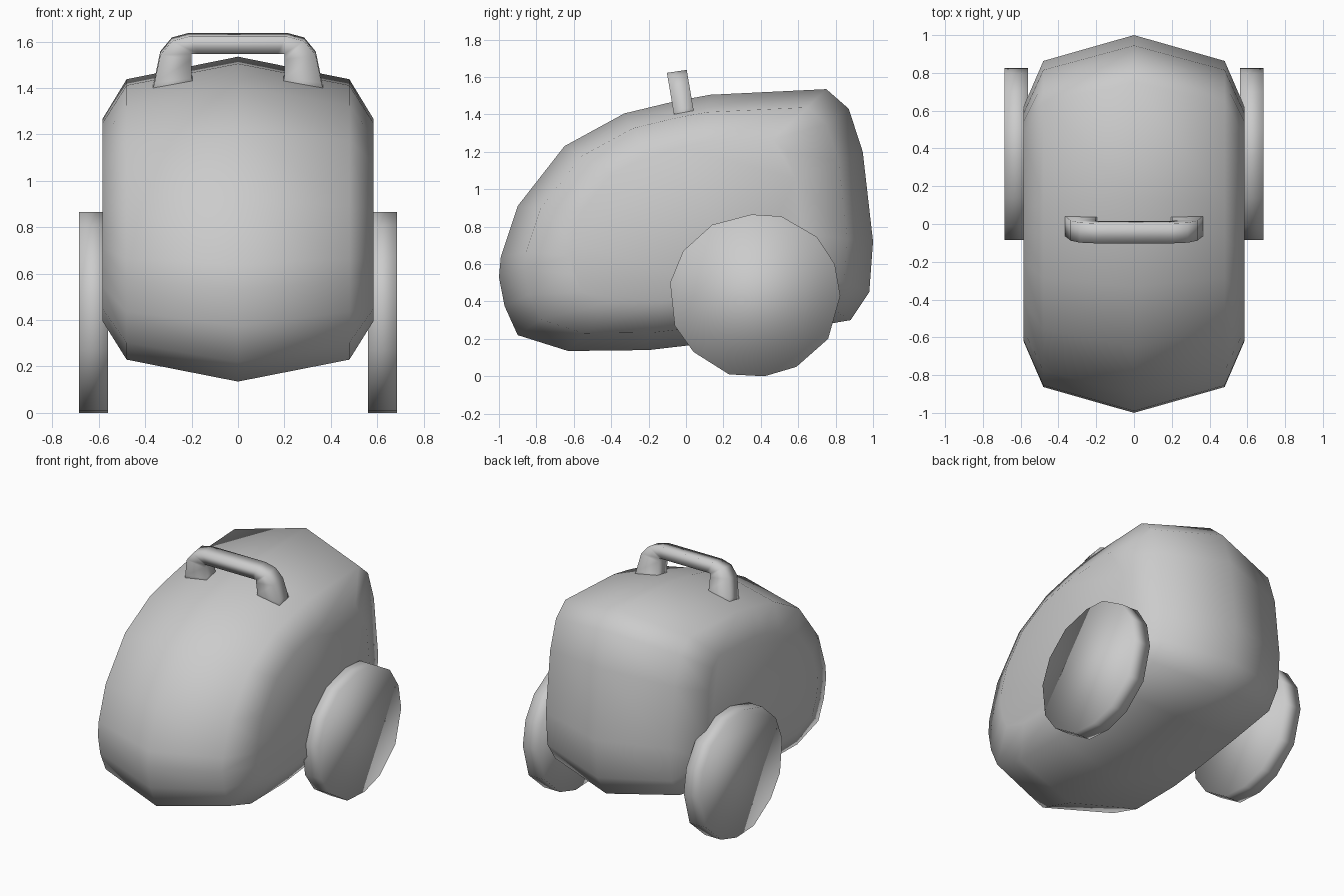
import bpy
import bmesh

cube = bpy.data.objects.get("Cube")
if cube:
    bpy.data.objects.remove(cube)

grey = bpy.data.materials.new("light grey")
grey.use_nodes = True
colour = (0.6, 0.6, 0.6, 1)
grey.diffuse_color = colour
grey.node_tree.nodes["Principled BSDF"].inputs["Base Color"].default_value = colour


def loft(name, rings):
    """Skin matching closed rings of points and cap both ends."""
    bm = bmesh.new()
    loops = [[bm.verts.new(p) for p in ring] for ring in rings]
    for a, b in zip(loops, loops[1:]):
        for i in range(len(a)):
            j = (i + 1) % len(a)
            bm.faces.new((a[i], a[j], b[j], b[i]))
    bm.faces.new(loops[0])
    bm.faces.new(loops[-1][::-1])
    bmesh.ops.recalc_face_normals(bm, faces=bm.faces)
    for face in bm.faces:
        face.smooth = True
    mesh = bpy.data.meshes.new(name)
    bm.to_mesh(mesh)
    bm.free()
    mesh.materials.append(grey)
    obj = bpy.data.objects.new(name, mesh)
    bpy.context.collection.objects.link(obj)
    return obj


# Body: side profile (y, z), widest on the centre line and shrinking to each side
profile = [(-0.9, 0.22), (-0.63, 0.135), (-0.2, 0.14), (0.1, 0.175), (0.5, 0.235),
           (0.88, 0.3), (0.98, 0.45), (1.0, 0.72), (0.945, 1.2), (0.87, 1.43),
           (0.75, 1.535), (0.13, 1.505), (-0.06, 1.47), (-0.33, 1.405),
           (-0.65, 1.23), (-0.9, 0.91), (-0.99, 0.64), (-1.0, 0.53), (-0.97, 0.375)]
slices = [(-0.585, 0.62), (-0.48, 0.863), (0, 1), (0.48, 0.863), (0.585, 0.62)]
mid = 0.825
loft("body", [[(x, y * s, mid + (z - mid) * s) for y, z in profile] for x, s in slices])

# Wheels: slightly irregular discs
rim = [(0.35, 0.865), (0.51, 0.855), (0.7, 0.745), (0.795, 0.6), (0.825, 0.43),
       (0.76, 0.2), (0.59, 0.05), (0.42, 0), (0.23, 0.01), (0.04, 0.13),
       (-0.06, 0.27), (-0.085, 0.5), (-0.015, 0.67), (0.14, 0.81)]
for side, name in ((1, "left_wheel"), (-1, "right_wheel")):
    loft(name, [[(side * x, y, z) for y, z in rim] for x in (0.56, 0.685)])

# Handle: outer and inner outline pairs (x, z), leaning forward
half = [((0.385, 1.34), (0.17, 1.38)), ((0.36, 1.43), (0.2, 1.45)),
        ((0.335, 1.55), (0.2, 1.53)), ((0.285, 1.61), (0.2, 1.555)),
        ((0.21, 1.63), (0.17, 1.555))]
stations = half + [((-a, b), (-c, d)) for (a, b), (c, d) in reversed(half)]


def handle_ring(outer, inner):
    ring = []
    for (x, z), sign in ((outer, -1), (outer, 1), (inner, 1), (inner, -1)):
        centre = -0.01 - 0.17 * (z - 1.4)
        ring.append((x, centre + sign * 0.053, z + sign * 0.008))
    return ring


loft("handle", [handle_ring(o, i) for o, i in stations])
